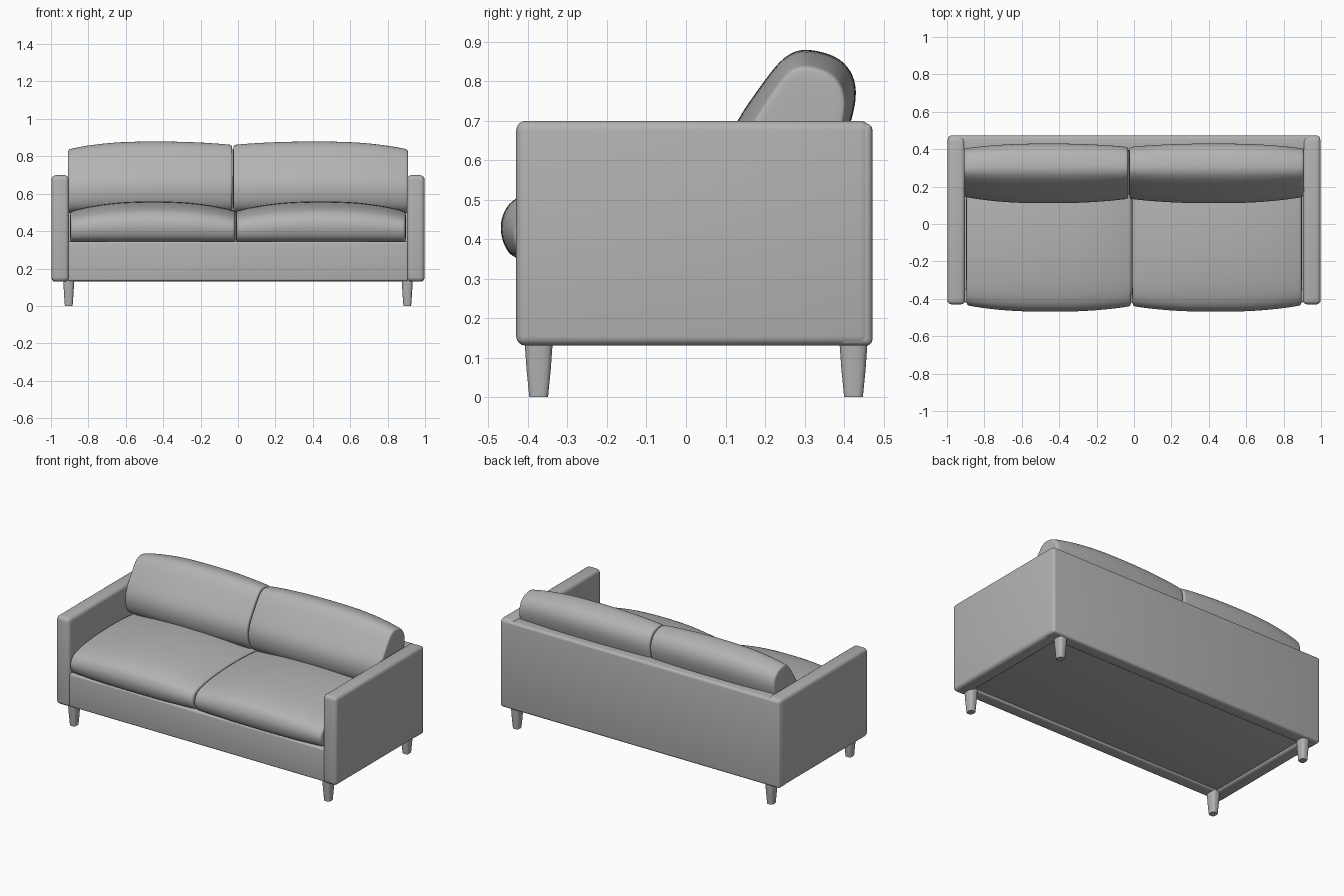
import bpy, bmesh, math
from mathutils import Vector

if "Cube" in bpy.data.objects:
    bpy.data.objects.remove(bpy.data.objects["Cube"])

fabric = bpy.data.materials.new("grey fabric")
fabric.diffuse_color = (0.45, 0.45, 0.45, 1)
fabric.use_nodes = True
fabric.node_tree.nodes["Principled BSDF"].inputs["Base Color"].default_value = fabric.diffuse_color


def finish(name, bm, angle=None):
    bmesh.ops.recalc_face_normals(bm, faces=bm.faces)
    me = bpy.data.meshes.new(name)
    bm.to_mesh(me)
    bm.free()
    ob = bpy.data.objects.new(name, me)
    bpy.context.collection.objects.link(ob)
    me.materials.append(fabric)
    for p in me.polygons:
        p.use_smooth = True
    if angle:
        bpy.ops.object.select_all(action='DESELECT')
        ob.select_set(True)
        bpy.context.view_layer.objects.active = ob
        bpy.ops.object.shade_smooth_by_angle(angle=math.radians(angle))
    return ob


def box(name, lo, hi, bevel):
    """Upholstered block with rounded edges."""
    bm = bmesh.new()
    bmesh.ops.create_cube(bm, size=1)
    for v in bm.verts:
        v.co = Vector([(a + b) / 2 + c * (b - a) for a, b, c in zip(lo, hi, v.co)])
    bmesh.ops.bevel(bm, geom=bm.edges[:], offset=bevel, segments=4,
                    profile=0.5, affect='EDGES')
    return finish(name, bm, 35)


def cushion(name, profile, centre, x_out, x_in, outer, inner):
    """Loft a side profile from the outer to the inner end, swelling in the middle.
    outer / inner are the (y, z) scales of the profile at either end."""
    bm = bmesh.new()
    cy, cz = centre
    my = sum(p[0] for p in profile) / len(profile)
    mz = sum(p[1] for p in profile) / len(profile)
    rings = []
    stations = [(-1, .6), (-1, .93), (-.99, 1), (-.95, 1), (-.8, 1), (-.5, 1), (-.2, 1),
                (.2, 1), (.5, 1), (.8, 1), (.95, 1), (.99, 1), (1, .93), (1, .6)]
    for u, cap in stations:
        end = outer if u < 0 else inner
        sy, sz = [e + (1 - e) * (1 - abs(u) ** 2.6) for e in end]
        x = x_out + (x_in - x_out) * (u + 1) / 2
        ring = []
        for y, z in profile:
            y, z = my + (y - my) * cap, mz + (z - mz) * cap
            ring.append(bm.verts.new((x, cy + (y - cy) * sy, cz + (z - cz) * sz)))
        rings.append(ring)
    n = len(profile)
    for a, b in zip(rings, rings[1:]):
        for i in range(n):
            bm.faces.new((a[i], a[(i + 1) % n], b[(i + 1) % n], b[i]))
    bm.faces.new(rings[0])
    bm.faces.new(rings[-1])
    ob = finish(name, bm)
    ob.modifiers.new("soft", 'SUBSURF').levels = 2
    ob.modifiers["soft"].render_levels = 2
    return ob


def leg(name, x, y):
    """Tapered leg with rounded square section."""
    bm = bmesh.new()
    rings = []
    for z, hx, hy in ((0, .021, .024), (.07, .026, .031), (.14, .030, .036)):
        ring = []
        for k in range(16):
            a = math.tau * (k + .5) / 16
            c, s = math.cos(a), math.sin(a)
            ring.append(bm.verts.new((x + hx * math.copysign(abs(c) ** .6, c),
                                      y + hy * math.copysign(abs(s) ** .6, s), z)))
        rings.append(ring)
    for a, b in zip(rings, rings[1:]):
        for i in range(16):
            bm.faces.new((a[i], a[(i + 1) % 16], b[(i + 1) % 16], b[i]))
    bm.faces.new(rings[0])
    bm.faces.new(rings[-1])
    finish(name, bm, 40)


# Frame: back panel, front rail and underside
box("back_panel", (-.995, .385, .13), (.995, .472, .692), .016)
box("front_rail", (-.91, -.42, .132), (.91, -.34, .345), .012)
box("base_platform", (-.91, -.36, .145), (.91, .40, .342), .005)

# Side profiles (y, z) of the cushions
seat = [(-.425, .342), (-.458, .37), (-.474, .425), (-.464, .47), (-.436, .508),
        (-.35, .537), (-.2, .556), (0, .563), (.2, .552), (.35, .52),
        (.38, .44), (.36, .342), (0, .338), (-.3, .338)]
back = [(.155, .50), (.115, .56), (.106, .64), (.126, .70), (.183, .78),
        (.235, .852), (.28, .882), (.33, .879), (.392, .86), (.427, .815),
        (.434, .76), (.417, .69), (.385, .60), (.36, .52), (.26, .49)]

for side, s in (("left", -1), ("right", 1)):
    # Arms
    x0, x1 = sorted((s * .903, s * .998))
    box(side + "_arm", (x0, -.43, .13), (x1, .466, .699), .024)
    # Cushions
    cushion(side + "_seat_cushion", seat, (-.02, .342), s * .897, -.012 + s * .002,
            (.92, .75), (.93, .76))
    cushion(side + "_back_cushion", back, (.29, .50), s * .91, -.028 + s * .002,
            (.80, .885), (.86, .95))
    # Legs
    leg(side + "_front_leg", s * .905, -.373)
    leg(side + "_rear_leg", s * .905, .424)
